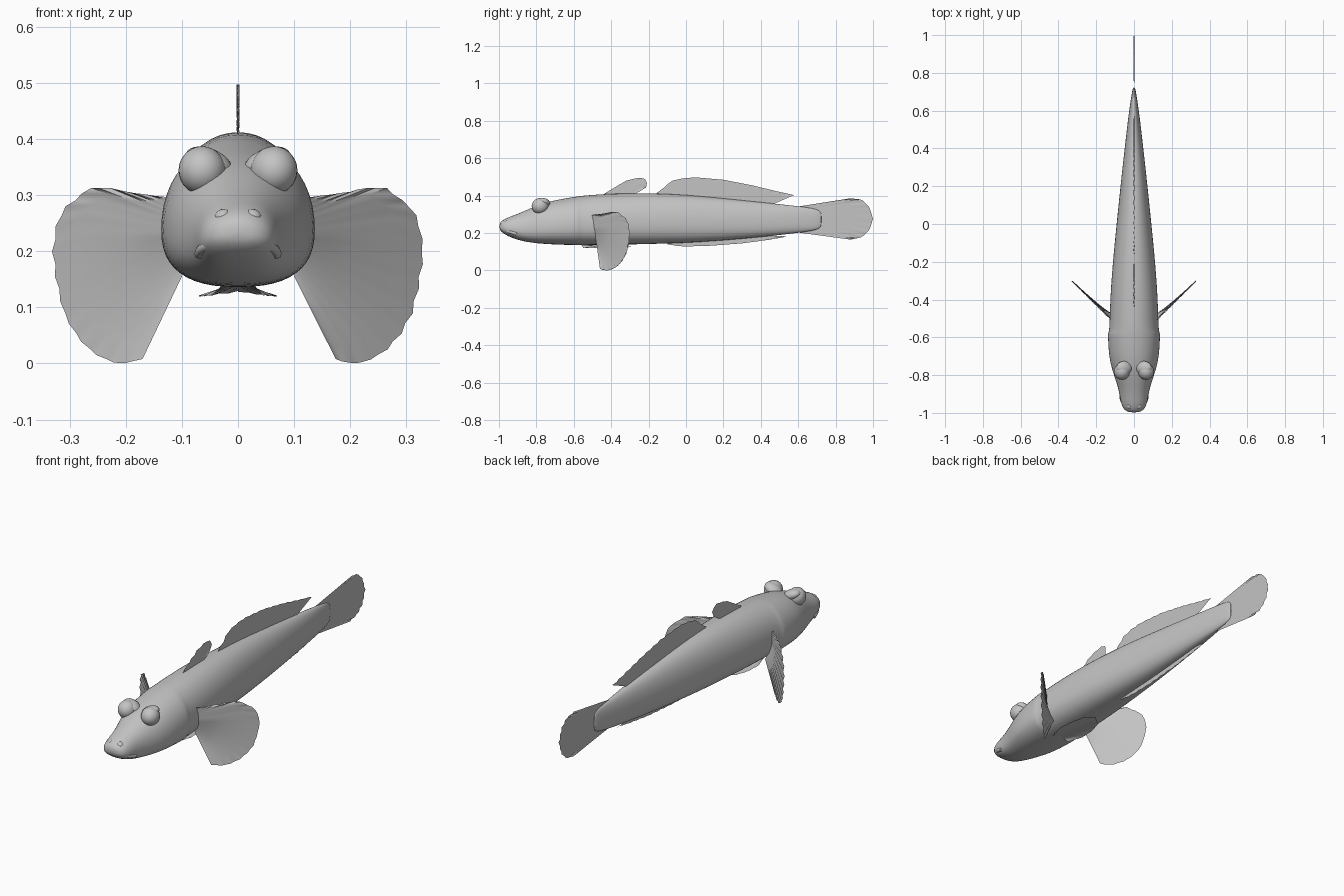
import bpy, bmesh, math
from mathutils import Vector

if "Cube" in bpy.data.objects:
    bpy.data.objects.remove(bpy.data.objects["Cube"])

skin = bpy.data.materials.new("plain grey")
skin.diffuse_color = (0.55, 0.55, 0.55, 1)
skin.use_nodes = True
skin.node_tree.nodes["Principled BSDF"].inputs["Base Color"].default_value = skin.diffuse_color


def make(name, verts, faces, angle=60):
    me = bpy.data.meshes.new(name)
    me.from_pydata(verts, [], faces)
    bm = bmesh.new()
    bm.from_mesh(me)
    bmesh.ops.recalc_face_normals(bm, faces=bm.faces)
    bm.to_mesh(me)
    bm.free()
    ob = bpy.data.objects.new(name, me)
    bpy.context.collection.objects.link(ob)
    me.materials.append(skin)
    smooth(ob, angle)
    return ob


def smooth(ob, angle=60):
    bpy.ops.object.select_all(action='DESELECT')
    ob.select_set(True)
    bpy.context.view_layer.objects.active = ob
    bpy.ops.object.shade_smooth_by_angle(angle=math.radians(angle))


def ball(name, loc, size, rot=(0, 0, 0)):
    bpy.ops.mesh.primitive_uv_sphere_add(segments=24, ring_count=14, location=loc, rotation=rot)
    ob = bpy.context.object
    ob.name = name
    ob.scale = size
    ob.data.materials.append(skin)
    smooth(ob)
    return ob


def along(pts, t):
    """Point at fraction t of a polyline's length."""
    pts = [Vector(p) for p in pts]
    lens = [(b - a).length for a, b in zip(pts, pts[1:])]
    d = t * sum(lens)
    for a, b, l in zip(pts, pts[1:], lens):
        if d <= l + 1e-9:
            return a.lerp(b, d / l)
        d -= l
    return pts[-1]


def fin(name, base, tips, rays, ripple=0.0025, rows=4):
    """Thin pleated sheet fanning from a base line to a tip outline."""
    n = rays * 2
    lines = [(along(base, i / n), along(tips, i / n)) for i in range(n + 1)]
    mid = lines[n // 2]
    normal = (mid[1] - mid[0]).cross(lines[-1][1] - lines[0][1]).normalized()
    verts, faces = [], []
    for i, (a, b) in enumerate(lines):
        for j in range(rows + 1):
            f = j / rows
            off = (1 if i % 2 else -1) * ripple * f
            verts.append(a.lerp(b, f) + normal * off)
    w = rows + 1
    for i in range(n):
        for j in range(rows):
            k = i * w + j
            faces.append((k, k + 1, k + w + 1, k + w))
    return make(name, verts, faces)


def side(pts):
    return [(0, y, z) for y, z in pts]


# Body: y, half width, bottom z, top z
stations = [
    (-0.998, 0.022, 0.222, 0.250), (-0.985, 0.055, 0.203, 0.268),
    (-0.95, 0.070, 0.182, 0.285), (-0.90, 0.077, 0.163, 0.303),
    (-0.85, 0.090, 0.152, 0.325), (-0.80, 0.107, 0.145, 0.347),
    (-0.74, 0.126, 0.140, 0.368), (-0.67, 0.136, 0.137, 0.383),
    (-0.59, 0.139, 0.135, 0.396), (-0.575, 0.138, 0.135, 0.398),
    (-0.565, 0.131, 0.135, 0.400), (-0.45, 0.129, 0.136, 0.410),
    (-0.30, 0.121, 0.138, 0.415), (-0.15, 0.108, 0.142, 0.413),
    (0.0, 0.093, 0.147, 0.406), (0.2, 0.072, 0.160, 0.387),
    (0.4, 0.050, 0.178, 0.366), (0.58, 0.029, 0.198, 0.347),
    (0.68, 0.014, 0.212, 0.334), (0.712, 0.008, 0.224, 0.322),
    (0.725, 0.003, 0.238, 0.308)]
SEG = 24
verts, faces = [], []
for y, w, lo, hi in stations:
    zc = lo + 0.4 * (hi - lo)
    for i in range(SEG):
        a = 2 * math.pi * i / SEG
        c, s = math.cos(a), math.sin(a)
        e = 0.95 if s > 0 else 0.8
        x = w * math.copysign(abs(c) ** e, c)
        z = zc + (hi - zc if s > 0 else zc - lo) * math.copysign(abs(s) ** e, s)
        verts.append((x, y, z))
for r in range(len(stations) - 1):
    for i in range(SEG):
        j = (i + 1) % SEG
        faces.append((r * SEG + i, r * SEG + j, (r + 1) * SEG + j, (r + 1) * SEG + i))
faces.append(tuple(range(SEG)))
faces.append(tuple((len(stations) - 1) * SEG + i for i in range(SEG)))
body = make("body", verts, faces)
sub = body.modifiers.new("round", 'SUBSURF')
sub.levels = sub.render_levels = 1

# Upper lip wrapped around the snout
curve = bpy.data.curves.new("upper_lip", 'CURVE')
curve.dimensions = '3D'
curve.bevel_depth = 0.009
curve.bevel_resolution = 2
curve.use_fill_caps = True
lip = curve.splines.new('POLY')
path = [(math.sin(t) * 0.069, -0.905 - 0.078 * math.cos(t), 0.195 + 0.024 * math.cos(t))
        for t in [math.pi * (i / 16 - 0.5) for i in range(17)]]
lip.points.add(len(path) - 1)
for p, co in zip(lip.points, path):
    p.co = (*co, 1)
lip_ob = bpy.data.objects.new("upper_lip", curve)
bpy.context.collection.objects.link(lip_ob)
curve.materials.append(skin)

# Paired head parts and fins
for s, tag in ((-1, "left"), (1, "right")):
    ball("eye_" + tag, (s * 0.064, -0.78, 0.344), (0.042, 0.045, 0.043))
    ball("brow_" + tag, (s * 0.052, -0.762, 0.358), (0.044, 0.036, 0.025), (0, -s * 0.4, 0))
    ball("nostril_" + tag, (s * 0.028, -0.966, 0.264), (0.014, 0.014, 0.010), (0.4, s * 0.4, 0))

    outline = [(0.135, 0.297), (0.2, 0.306), (0.225, 0.313), (0.265, 0.313), (0.282, 0.298),
               (0.312, 0.275), (0.325, 0.24), (0.33, 0.195), (0.322, 0.14), (0.31, 0.09),
               (0.288, 0.05), (0.26, 0.02), (0.225, 0.002), (0.2, 0.0), (0.172, 0.008)]
    tips = [(s * x, -0.5 + (x - 0.13), z) for x, z in outline]
    fin("pectoral_fin_" + tag,
        [(s * 0.115, -0.51, 0.296), (s * 0.12, -0.5, 0.23), (s * 0.1, -0.48, 0.155)],
        tips, 15, 0.003, 5)

    fin("pelvic_fin_" + tag, [(s * 0.03, -0.56, 0.138), (0, -0.54, 0.136)],
        [(s * 0.045, -0.55, 0.122), (s * 0.07, -0.47, 0.12), (s * 0.066, -0.39, 0.12),
         (s * 0.045, -0.32, 0.122), (0, -0.29, 0.128)], 7, 0.001)

# Fins on the centre line
fin("front_dorsal_fin", side([(-0.44, 0.40), (-0.28, 0.405)]),
    side([(-0.435, 0.412), (-0.38, 0.445), (-0.32, 0.48), (-0.25, 0.497),
          (-0.212, 0.487), (-0.206, 0.45), (-0.235, 0.43)]), 6)
fin("rear_dorsal_fin", side([(-0.165, 0.405), (0.0, 0.40), (0.46, 0.352)]),
    side([(-0.16, 0.412), (-0.12, 0.44), (-0.08, 0.478), (-0.02, 0.492), (0.05, 0.498),
          (0.2, 0.485), (0.35, 0.456), (0.5, 0.42), (0.578, 0.403)]), 14)
fin("anal_fin", side([(-0.1, 0.152), (0.1, 0.16), (0.42, 0.188)]),
    side([(-0.1, 0.14), (-0.03, 0.129), (0.1, 0.13), (0.3, 0.145), (0.45, 0.165),
          (0.545, 0.182)]), 12)
fin("tail_fin", side([(0.6, 0.342), (0.6, 0.203)]),
    side([(0.88, 0.386), (0.94, 0.379), (0.98, 0.34), (1.0, 0.276), (0.98, 0.215),
          (0.94, 0.178), (0.88, 0.165)]), 10)
